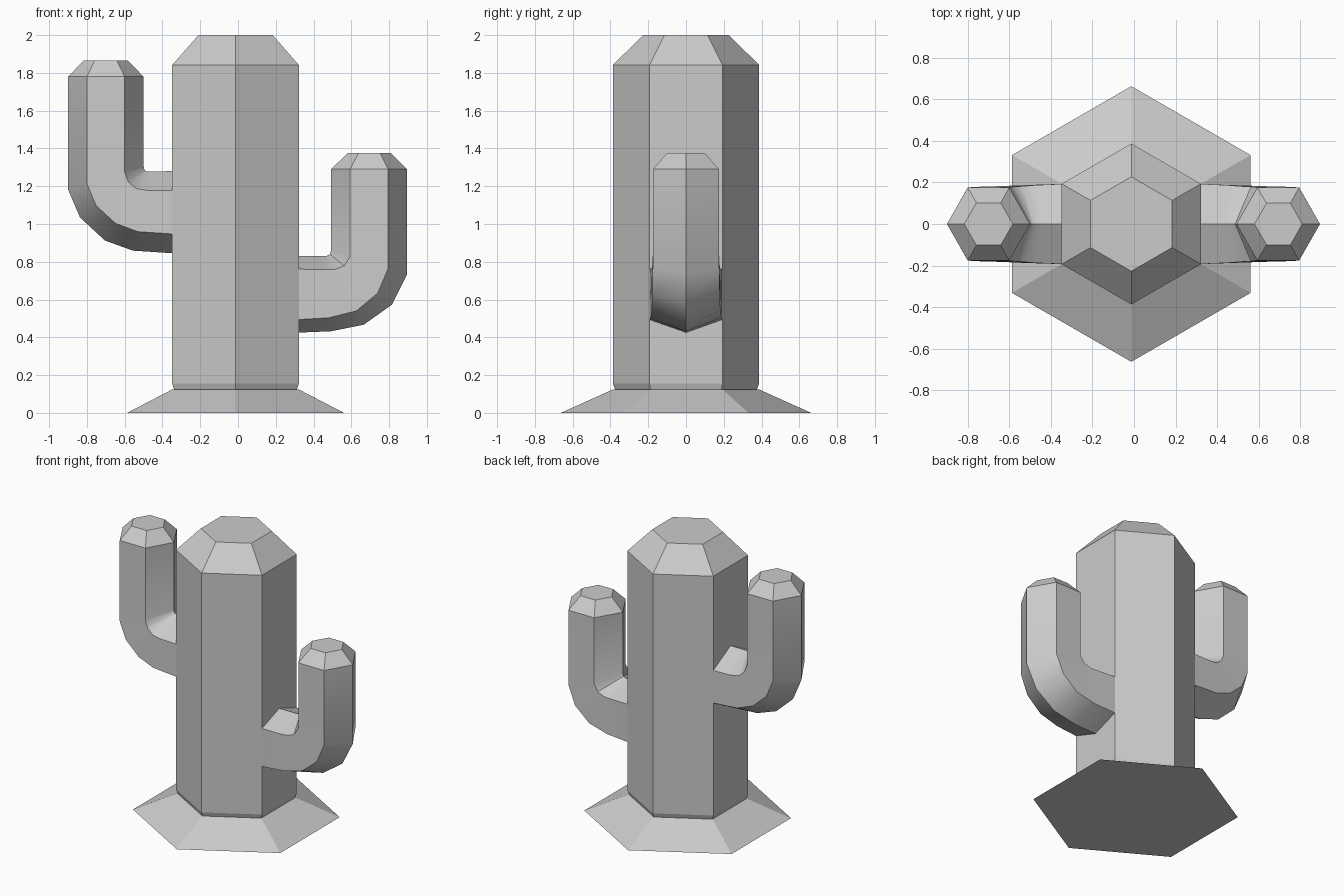
import bpy, bmesh
from math import sin, cos, pi
from mathutils import Vector

if "Cube" in bpy.data.objects:
    bpy.data.objects.remove(bpy.data.objects["Cube"])

CX = -0.013  # trunk axis


def loft(name, rings, caps=(True, True), smooth=False):
    """Skin a list of six-point rings into one object."""
    bm = bmesh.new()
    loops = [[bm.verts.new(p) for p in r] for r in rings]
    for a, b in zip(loops, loops[1:]):
        for i in range(6):
            j = (i + 1) % 6
            bm.faces.new((a[i], a[j], b[j], b[i]))
    if caps[0]:
        bm.faces.new(loops[0][::-1])
    if caps[1]:
        bm.faces.new(loops[-1])
    bmesh.ops.recalc_face_normals(bm, faces=bm.faces)
    me = bpy.data.meshes.new(name)
    bm.to_mesh(me)
    bm.free()
    ob = bpy.data.objects.new(name, me)
    bpy.context.collection.objects.link(ob)
    if smooth:
        bpy.ops.object.select_all(action='DESELECT')
        bpy.context.view_layer.objects.active = ob
        ob.select_set(True)
        bpy.ops.object.shade_smooth_by_angle(angle=0.6)
    return ob


def level_hex(r, z):
    return [Vector((CX + r * sin(i * pi / 3), r * cos(i * pi / 3), z)) for i in range(6)]


def arm_ring(ox, oz, ix, iz, hy, f):
    """Hexagon from its outer and inner corner, half depth and side fraction."""
    o, i = Vector((ox, 0, oz)), Vector((ix, 0, iz))
    y = Vector((0, hy, 0))
    a, b = o.lerp(i, f), o.lerp(i, 1 - f)
    return [o, a + y, b + y, i, b - y, a - y]


# trunk and ground skirt
loft("trunk", [level_hex(r, z) for r, z in
               ((0.33, 0), (0.387, 0.155), (0.387, 1.842), (0.227, 2.0))])
loft("ground_skirt", [level_hex(0.663, 0), level_hex(0.385, 0.125)])

# arms: outer x, outer z, inner x, inner z, half depth, side fraction
left = [(-0.345, 0.845, -0.345, 1.28, 0.193, 0.235),
        (-0.556, 0.859, -0.45, 1.278, 0.187, 0.24),
        (-0.704, 0.912, -0.483, 1.279, 0.182, 0.25),
        (-0.836, 1.034, -0.495, 1.285, 0.179, 0.25),
        (-0.90, 1.183, -0.50, 1.305, 0.176, 0.25),
        (-0.90, 1.78, -0.50, 1.78, 0.175, 0.25),
        (-0.817, 1.865, -0.583, 1.865, 0.102, 0.25)]
right = [(0.318, 0.425, 0.318, 0.83, 0.193, 0.17),
         (0.492, 0.432, 0.44, 0.83, 0.187, 0.18),
         (0.666, 0.467, 0.473, 0.832, 0.182, 0.20),
         (0.815, 0.573, 0.487, 0.84, 0.179, 0.23),
         (0.895, 0.732, 0.493, 0.86, 0.176, 0.25),
         (0.895, 1.29, 0.493, 1.29, 0.175, 0.25),
         (0.81, 1.375, 0.58, 1.375, 0.10, 0.25)]
loft("left_arm", [arm_ring(*r) for r in left], (False, True), True)
loft("right_arm", [arm_ring(*r) for r in right], (False, True), True)
